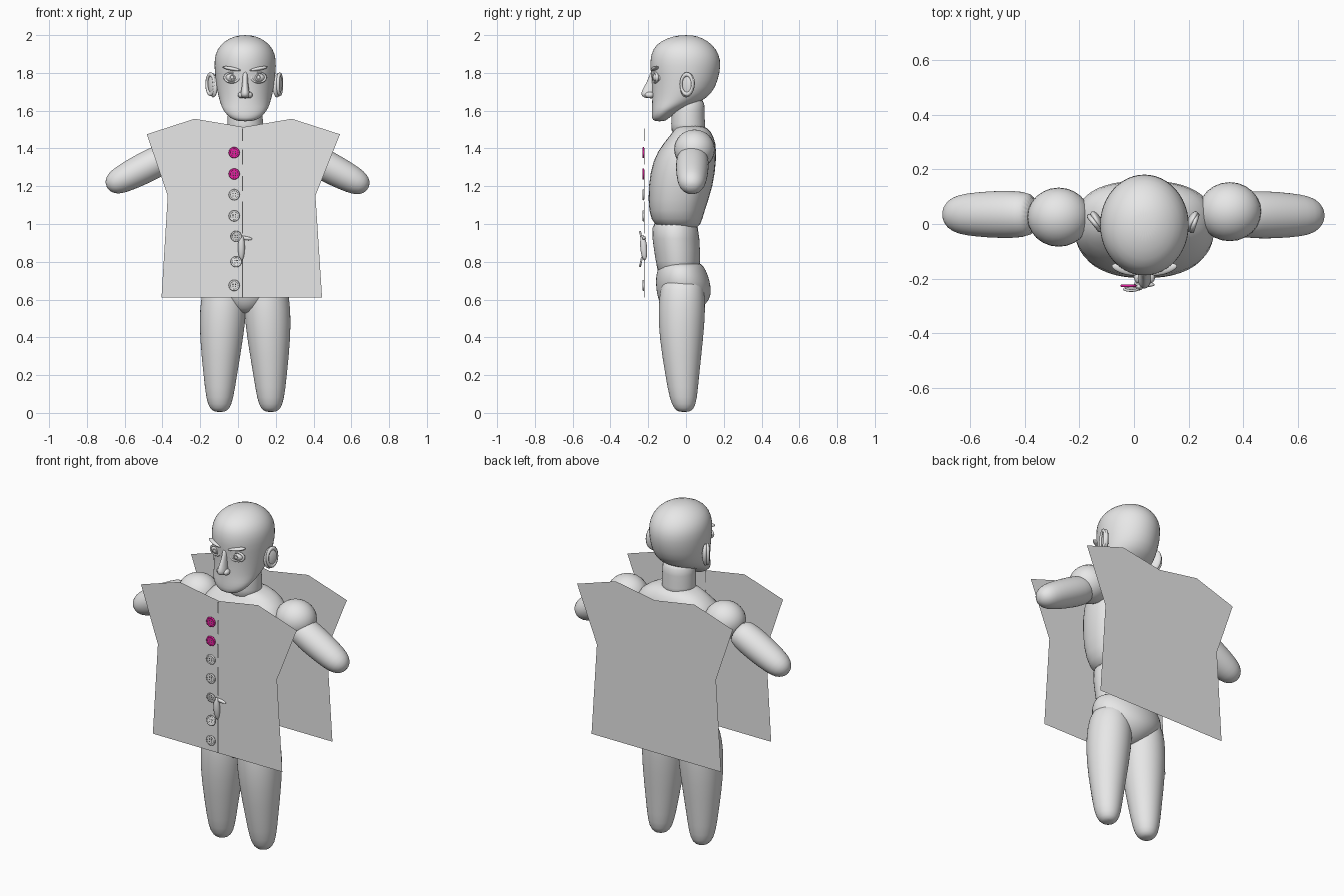
import bpy, bmesh
from math import cos, sin, pi, radians
from mathutils import Matrix, Vector, Euler

if "Cube" in bpy.data.objects:
    bpy.data.objects.remove(bpy.data.objects["Cube"], do_unlink=True)

MID = 0.038      # centre line of the figure
SIDES = 24


def material(name, rgb):
    m = bpy.data.materials.new(name)
    m.use_nodes = True
    m.diffuse_color = (*rgb, 1)
    m.node_tree.nodes["Principled BSDF"].inputs["Base Color"].default_value = (*rgb, 1)
    return m


GREY = material("plain grey", (0.8, 0.8, 0.8))
PINK = material("magenta", (0.8, 0.015, 0.36))
DARK = material("dark grey", (0.1, 0.1, 0.1))


def finish(bm, name, mat, smooth=True, subdiv=0):
    bmesh.ops.recalc_face_normals(bm, faces=bm.faces)
    mesh = bpy.data.meshes.new(name)
    bm.to_mesh(mesh)
    bm.free()
    mesh.materials.append(mat)
    for p in mesh.polygons:
        p.use_smooth = smooth
    ob = bpy.data.objects.new(name, mesh)
    bpy.context.collection.objects.link(ob)
    if subdiv:
        mod = ob.modifiers.new("subdivision", 'SUBSURF')
        mod.levels = mod.render_levels = subdiv
    return ob


def loft(name, rings, power=2.0, matrix=None):
    """Closed tube through rings of (z, x, y, radius x, radius y)."""
    bm = bmesh.new()
    loops = []
    for z, cx, cy, rx, ry in rings:
        loop = []
        for i in range(SIDES):
            c, s = cos(2 * pi * i / SIDES), sin(2 * pi * i / SIDES)
            px = abs(c) ** (2 / power) * (1 if c > 0 else -1)
            py = abs(s) ** (2 / power) * (1 if s > 0 else -1)
            loop.append(bm.verts.new((cx + rx * px, cy + ry * py, z)))
        loops.append(loop)
    for a, b in zip(loops, loops[1:]):
        for i in range(SIDES):
            j = (i + 1) % SIDES
            bm.faces.new((a[i], a[j], b[j], b[i]))
    bm.faces.new(loops[0][::-1])
    bm.faces.new(loops[-1])
    if matrix:
        bm.transform(matrix)
    return finish(bm, name, GREY, subdiv=1)


def ball(name, loc, radii, rot=(0, 0, 0), mat=GREY):
    bm = bmesh.new()
    bmesh.ops.create_uvsphere(bm, u_segments=24, v_segments=16, radius=1)
    bm.transform(Matrix.LocRotScale(Vector(loc), Euler(rot), Vector(radii)))
    return finish(bm, name, mat)


def torus(name, loc, radius, tube, rot=(0, 0, 0), scale=(1, 1, 1), mat=GREY):
    bpy.ops.mesh.primitive_torus_add(major_segments=24, minor_segments=8,
                                     major_radius=radius, minor_radius=tube,
                                     location=loc, rotation=rot)
    ob = bpy.context.object
    ob.name, ob.scale = name, scale
    ob.data.materials.append(mat)
    bpy.ops.object.shade_smooth()
    return ob


def centred(rows):
    return [(z, MID, y, rx, ry) for z, y, rx, ry in rows]


# Head, neck and trunk
loft("head", centred([
    (1.543, -.14, .04, .03), (1.56, -.137, .08, .045), (1.6, -.11, .118, .072),
    (1.64, -.055, .133, .125), (1.69, -.02, .147, .16), (1.76, -.005, .158, .176),
    (1.84, -.003, .166, .19), (1.9, -.005, .161, .182), (1.95, -.01, .133, .152),
    (1.985, -.005, .083, .095), (2.0, 0, .03, .035)]))
loft("neck", centred([
    (1.46, .015, .1, .095), (1.53, .01, .095, .09), (1.6, .012, .092, .087),
    (1.68, .01, .092, .09)]))
loft("chest", centred([
    (.97, -.03, .1, .07), (.99, -.045, .17, .125), (1.06, -.052, .215, .147),
    (1.2, -.028, .25, .174), (1.34, -.008, .265, .17), (1.43, .02, .25, .14),
    (1.49, .035, .18, .1), (1.525, .02, .1, .075)]), power=2.4)
loft("abdomen", centred([
    (.7, -.04, .16, .11), (.8, -.04, .17, .118), (.92, -.055, .175, .128),
    (1.05, -.06, .18, .12)]))
loft("pelvis", centred([
    (.525, -.03, .04, .05), (.55, -.02, .09, .1), (.6, -.01, .16, .14),
    (.66, -.012, .215, .148), (.73, -.022, .215, .14), (.78, -.025, .19, .118),
    (.795, -.025, .16, .1)]))

# Ears, eyes and brows, mirrored about the centre line
for side, word in ((-1, "right"), (1, "left")):
    turn = (radians(-10), 0, side * radians(-28))
    ball(word + "_ear", (MID + side * .172, .008, 1.735), (.018, .042, .065), turn)
    torus(word + "_ear_rim", (MID + side * .183, .004, 1.74), .04, .009,
          (radians(-10), radians(90), side * radians(-28)), (1.3, .8, 1))
    ex = MID + side * .07
    ball(word + "_eye", (ex, -.145, 1.775), (.036, .032, .026))
    torus(word + "_eyelids", (ex, -.162, 1.775), .038, .008,
          (radians(90), 0, side * radians(14)), (1, .68, 1))
    torus(word + "_iris", (ex, -.176, 1.777), .011, .0025, (radians(90), 0, 0))
    ball(word + "_brow", (ex, -.166, 1.822), (.052, .018, .01),
         (0, side * radians(-10), side * radians(16)))
    ball(word + "_nostril", (MID + side * .021, -.193, 1.683), (.018, .024, .017))

# Nose, a tapered wedge running down to the tip
loft("nose", centred([
    (1.665, -.185, .012, .025), (1.675, -.197, .026, .037), (1.695, -.2, .024, .04),
    (1.73, -.185, .017, .035), (1.77, -.17, .014, .028), (1.82, -.16, .018, .025)]))

# Shoulders and upper-arm stumps
arm_rows = ((0, .07), (.05, .086), (.14, .088), (.24, .082), (.31, .073),
            (.35, .054), (.372, .02))
for word, shoulder, tip in (("right", (-.275, .025, 1.395), (-.695, .035, 1.195)),
                            ("left", (.35, .045, 1.395), (.69, .03, 1.19))):
    ball(word + "_shoulder", shoulder, (.115, .108, .105))
    end = Vector(tip)
    root = Vector((tip[0] * .52, .035, 1.365))
    aim = (end - root).to_track_quat('Z', 'Y')
    stretch = (end - root).length / .372
    place = Matrix.LocRotScale(root, aim, Vector((1, 1, stretch)))
    loft(word + "_arm", [(t, 0, 0, r, r * .95) for t, r in arm_rows], matrix=place)

# Thigh stumps with rounded ends
leg_rows = ((.004, .135, -.01, .025), (.02, .135, -.01, .052), (.07, .135, -.014, .073),
            (.2, .132, -.02, .09), (.4, .125, -.025, .118), (.55, .117, -.022, .126),
            (.66, .11, -.02, .118), (.73, .1, -.02, .09))
for side, word in ((-1, "right"), (1, "left")):
    loft(word + "_thigh", [(z, MID + side * x, y, r * .99, r) for z, x, y, r in leg_rows])

# Flat garment panels in front and behind
outline = ((-.405, .61), (-.372, 1.15), (-.483, 1.475), (-.23, 1.557), (.03, 1.513),
           (.285, 1.557), (.54, 1.475), (.41, 1.15), (.445, .61))
FRONT = -.22
for name, y in (("front_panel", FRONT), ("back_panel", .25)):
    bm = bmesh.new()
    face = bm.faces.new([bm.verts.new((x, y, z)) for x, z in outline])
    ob = finish(bm, name, GREY, smooth=False)
    normal = ob.data.polygons[0].normal.y
    if normal * y < 0:
        ob.data.flip_normals()


def plate(name, loc, size, mat):
    bm = bmesh.new()
    bmesh.ops.create_cube(bm, size=1)
    bm.transform(Matrix.LocRotScale(Vector(loc), None, Vector(size)))
    return finish(bm, name, mat, smooth=False)


# Opening slits down the front
for low, high in ((.61, .83), (.95, 1.12), (1.175, 1.255), (1.315, 1.395), (1.44, 1.505)):
    plate("front_slit", (.024, FRONT, (low + high) / 2), (.005, .003, high - low), DARK)

# Puckered cloth beside the lower buttons
ball("cloth_pucker", (.018, -.224, .875), (.018, .018, .068), (radians(5), 0, 0))
ball("cloth_crease", (.04, -.222, .925), (.036, .009, .01), (0, radians(8), 0))


# Buttons: disc, raised rim and four thread holes
def button(x, y, z, tilt, mat):
    bm = bmesh.new()
    bmesh.ops.create_cone(bm, cap_ends=True, segments=24, radius1=.026, radius2=.026, depth=.006)
    turn = Euler((radians(90 + tilt), 0, 0))
    bm.transform(Matrix.LocRotScale(Vector((x, y, z)), turn, None))
    finish(bm, "button", mat, smooth=False)
    torus("button_rim", (x, y, z), .0245, .005, turn, mat=mat)
    for i in range(4):
        a = pi / 4 + i * pi / 2
        spot = turn.to_matrix() @ Vector((.009 * cos(a), .009 * sin(a), .003))
        ball("button_hole", Vector((x, y, z)) + spot, (.0035, .001, .0035), mat=DARK)


for i, z in enumerate((1.378, 1.265, 1.155, 1.043, .935, .8, .675)):
    loose = i in (4, 5)
    button(-.01 if loose else -.02, -.238 if loose else -.226, z,
           (12 if i == 4 else -12) if loose else 0, PINK if i < 2 else GREY)
